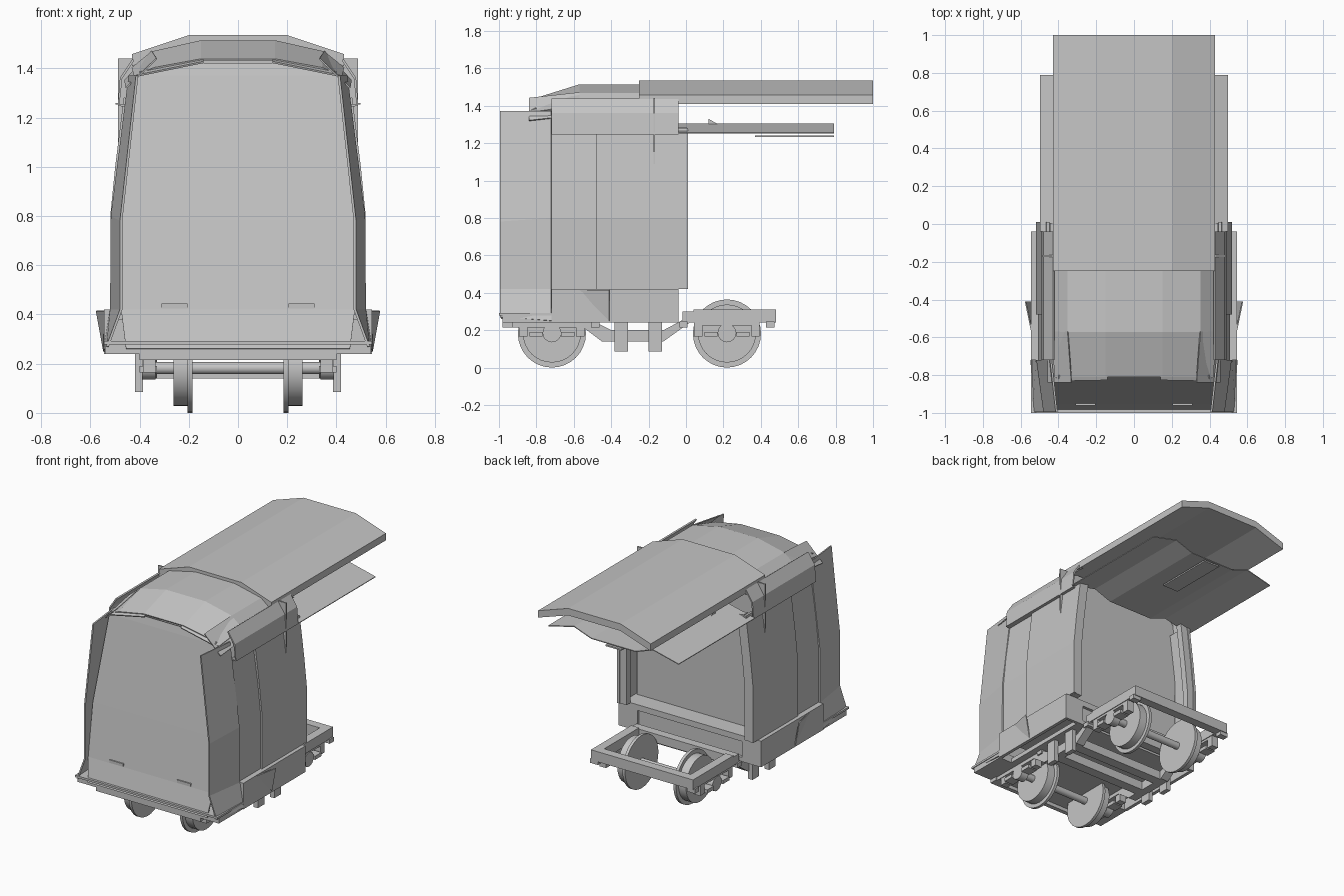
import bpy, bmesh, math
from mathutils import Matrix, Vector

if "Cube" in bpy.data.objects:
    bpy.data.objects.remove(bpy.data.objects["Cube"])

GREY = bpy.data.materials.new("plain_grey")
GREY.diffuse_color = (0.56, 0.56, 0.56, 1)
GREY.use_nodes = True
GREY.node_tree.nodes["Principled BSDF"].inputs["Base Color"].default_value = GREY.diffuse_color


def finish(name, bm, mirror=False, thick=0):
    bmesh.ops.recalc_face_normals(bm, faces=bm.faces)
    me = bpy.data.meshes.new(name)
    bm.to_mesh(me)
    bm.free()
    me.materials.append(GREY)
    ob = bpy.data.objects.new(name, me)
    bpy.context.collection.objects.link(ob)
    if thick:
        mod = ob.modifiers.new("thickness", 'SOLIDIFY')
        mod.thickness, mod.offset = thick, 0
    if mirror:
        mod = ob.modifiers.new("mirror", 'MIRROR')
        mod.use_mirror_merge = False
    return ob


def box(name, x, y, z, mirror=False):
    """Box from (min, max) ranges."""
    bm = bmesh.new()
    r = (x, y, z)
    size = [b - a for a, b in r]
    mid = Vector([(a + b) / 2 for a, b in r])
    bmesh.ops.create_cube(bm, size=1, matrix=Matrix.Translation(mid) @ Matrix.Diagonal((*size, 1)))
    return finish(name, bm, mirror)


def loft(name, rows, thick=0, mirror=False):
    """Sheet through rows of matching points."""
    bm = bmesh.new()
    vs = [[bm.verts.new(p) for p in row] for row in rows]
    for a, b in zip(vs, vs[1:]):
        for i in range(len(a) - 1):
            bm.faces.new((a[i], a[i + 1], b[i + 1], b[i]))
    return finish(name, bm, mirror, thick)


def section(half, y):
    """Symmetric cross-section at y from its right half (centre outwards)."""
    return [(-x, y, z) for x, z in reversed(half)] + [(x, y, z) for x, z in half]


def prism(name, pts, x0, x1, mirror=False):
    """Side-view (y, z) polygon extruded along x."""
    bm = bmesh.new()
    f = bm.faces.new([bm.verts.new((x0, y, z)) for y, z in pts])
    g = bmesh.ops.extrude_face_region(bm, geom=[f])
    bmesh.ops.translate(bm, vec=(x1 - x0, 0, 0),
                        verts=[v for v in g["geom"] if isinstance(v, bmesh.types.BMVert)])
    return finish(name, bm, mirror)


def cyl(name, r, x0, x1, y, z, mirror=False, seg=32):
    bm = bmesh.new()
    m = Matrix.Translation(((x0 + x1) / 2, y, z)) @ Matrix.Rotation(math.pi / 2, 4, 'Y')
    bmesh.ops.create_cone(bm, cap_ends=True, segments=seg, radius1=r, radius2=r,
                          depth=x1 - x0, matrix=m)
    for f in bm.faces:
        f.smooth = len(f.verts) == 4
    return finish(name, bm, mirror)


# Rear roof slab: arched shell with a deep edge
top = [(0.2, 1.535), (0.43, 1.458)]
low = [(0.2, 1.487), (0.43, 1.41)]
rings = []
for y in (-0.25, 1.0):
    ring = section(top, y) + section(low, y)[::-1]
    rings.append(ring + ring[:1])
loft("rear_roof", rings)
for i, y in enumerate((-0.25, 1.0)):
    loft("rear_roof_end_%d" % i, [section(top, y), section(low, y)])

# Cab roof, falling towards the windscreen
mid_half = [(0.15, 1.51), (0.35, 1.465), (0.43, 1.40)]
loft("cab_roof", [section(mid_half, -0.04), section(mid_half, -0.57),
                  section([(0.15, 1.435), (0.34, 1.40), (0.42, 1.365)], -0.81)], 0.008)

# Corner plates and thin brow at the roof front
loft("roof_corner", [[(0.33, -0.84, 1.44), (0.455, -0.84, 1.32)],
                     [(0.35, -0.57, 1.47), (0.46, -0.57, 1.35)]], 0.006, True)
loft("brow", [[(0.14, -0.825, 1.425), (0.40, -0.83, 1.372)],
              [(0.14, -0.80, 1.435), (0.40, -0.80, 1.385)]], 0.008, True)

# Side gutters over the doors: upright strip folding in to the roof
gut = [(0.455, 1.25), (0.485, 1.25), (0.475, 1.36), (0.425, 1.435)]
loft("gutter", [[(x, y, z) for x, z in gut] for y in (-0.72, -0.04)], 0.01, True)

# Folded ceiling behind the cab, with a lamp strip
ceil = [(0.17, 1.255), (0.30, 1.302), (0.497, 1.255)]
loft("ceiling", [section(ceil, -0.04), section(ceil, 0.79)], 0.006)
box("lamp_strip", (-0.06, 0.06), (0.37, 0.79), (1.232, 1.242))
prism("ceiling_hook", [(0.12, 1.33), (0.17, 1.302), (0.12, 1.302)], 0.3, 0.31, True)

# Windscreen sloping back, with bent lower apron
wind = [(0.455, -0.985, 0.26), (0.475, -0.95, 0.42), (0.475, -0.90, 0.78),
        (0.412, -0.81, 1.37), (0.15, -0.80, 1.42)]
loft("windscreen", [[(-x, y, z), (x, y, z)] for x, y, z in wind], 0.01)
box("wiper_plate", (0.205, 0.31), (-0.96, -0.945), (0.425, 0.445), True)

# Front corner fins, flaring out below the waist
loft("corner_fin", [[(0.53, -0.995, 0.27), (0.475, -0.995, 0.42),
                     (0.475, -0.995, 0.78), (0.41, -0.995, 1.37)],
                    [(0.543, -0.72, 0.25), (0.515, -0.72, 0.42),
                     (0.512, -0.72, 0.8), (0.44, -0.72, 1.37)]], 0.01, True)


# Side walls: vertical below, leaning inwards above
def wall(name, y0, y1, out, ztop, thick):
    prof = [(out, 0.42), (out, 0.8), (out - 0.02, 1.0), (out - 0.055, ztop)]
    loft(name, [[(x, y, z) for x, z in prof] for y in (y0, y1)], thick, True)


wall("side_panel", -0.72, -0.48, 0.502, 1.25, 0.012)
wall("door_panel", -0.48, 0.01, 0.510, 1.28, 0.018)
wall("rear_post", -0.04, 0.005, 0.475, 1.28, 0.05)

# Rear bulkhead
loft("bulkhead", [[(-0.488, -0.17, z), (0.488, -0.17, z)] for z in (0.40, 1.44)], 0.01)

# Floor, lower skirts and bumper plate
box("floor", (-0.53, 0.53), (-0.72, -0.04), (0.38, 0.42))
box("underfloor", (-0.44, 0.44), (-0.97, -0.04), (0.24, 0.27))
box("skirt", (0.522, 0.545), (-0.72, -0.04), (0.24, 0.42), True)
box("skirt_end", (0.40, 0.53), (-0.06, -0.04), (0.24, 0.40), True)
box("floor_rear_beam", (-0.40, 0.40), (-0.10, -0.06), (0.27, 0.38))
box("bumper_plate", (-0.545, 0.545), (-1.0, -0.72), (0.278, 0.292))
box("bumper_end", (0.39, 0.54), (-0.98, -0.72), (0.24, 0.28), True)
box("bumper_beam", (-0.40, 0.40), (-0.98, -0.95), (0.215, 0.28))

# Triangular flares on the skirts
loft("flare", [[(0.575, -0.41, 0.415), (0.545, -0.41, 0.25)],
               [(0.54, -0.58, 0.415), (0.54, -0.56, 0.40)]], 0.006, True)

# Truck frame: long side bars with a drop in the middle
prism("side_bar", [(0.48, 0.31), (0.04, 0.31), (0.04, 0.285), (-0.12, 0.20), (-0.40, 0.20),
                   (-0.48, 0.24), (-0.98, 0.24), (-0.98, 0.215), (-0.55, 0.215),
                   (-0.45, 0.14), (-0.12, 0.14), (0.02, 0.24), (0.48, 0.24)], 0.33, 0.39, True)
box("rear_crossbar", (-0.39, 0.39), (0.42, 0.48), (0.24, 0.31))
box("inner_crossbar", (-0.39, 0.39), (-0.02, 0.04), (0.24, 0.30))
for y in (-0.345, -0.165):
    box("bolster", (-0.38, 0.38), (y - 0.035, y + 0.035), (0.14, 0.20))
    box("hanger", (0.385, 0.418), (y - 0.036, y + 0.036), (0.085, 0.24), True)

# Wheelsets with axle boxes and end lugs
for y in (-0.717, 0.219):
    cyl("flange", 0.182, 0.185, 0.205, y, 0.182, True)
    cyl("tread", 0.155, 0.205, 0.262, y, 0.182, True)
    cyl("axle", 0.025, -0.34, 0.34, y, 0.182, seg=16)
    cyl("axle_box", 0.05, 0.335, 0.39, y, 0.185, True, 16)
    for d in (-1, 1):
        a, b = sorted((y + d * 0.05, y + d * 0.12))
        box("spring_seat", (0.33, 0.40), (a, b), (0.165, 0.19), True)
        a, b = sorted((y + d * 0.13, y + d * 0.175))
        box("pedestal", (0.335, 0.385), (a, b), (0.165, 0.245), True)
        a, b = sorted((y + d * 0.21, y + d * 0.255))
        box("lug", (0.34, 0.40), (a, b), (0.215, 0.245), True)
    box("pedestal_cap", (0.335, 0.385), (y - 0.175, y + 0.175), (0.225, 0.245), True)
